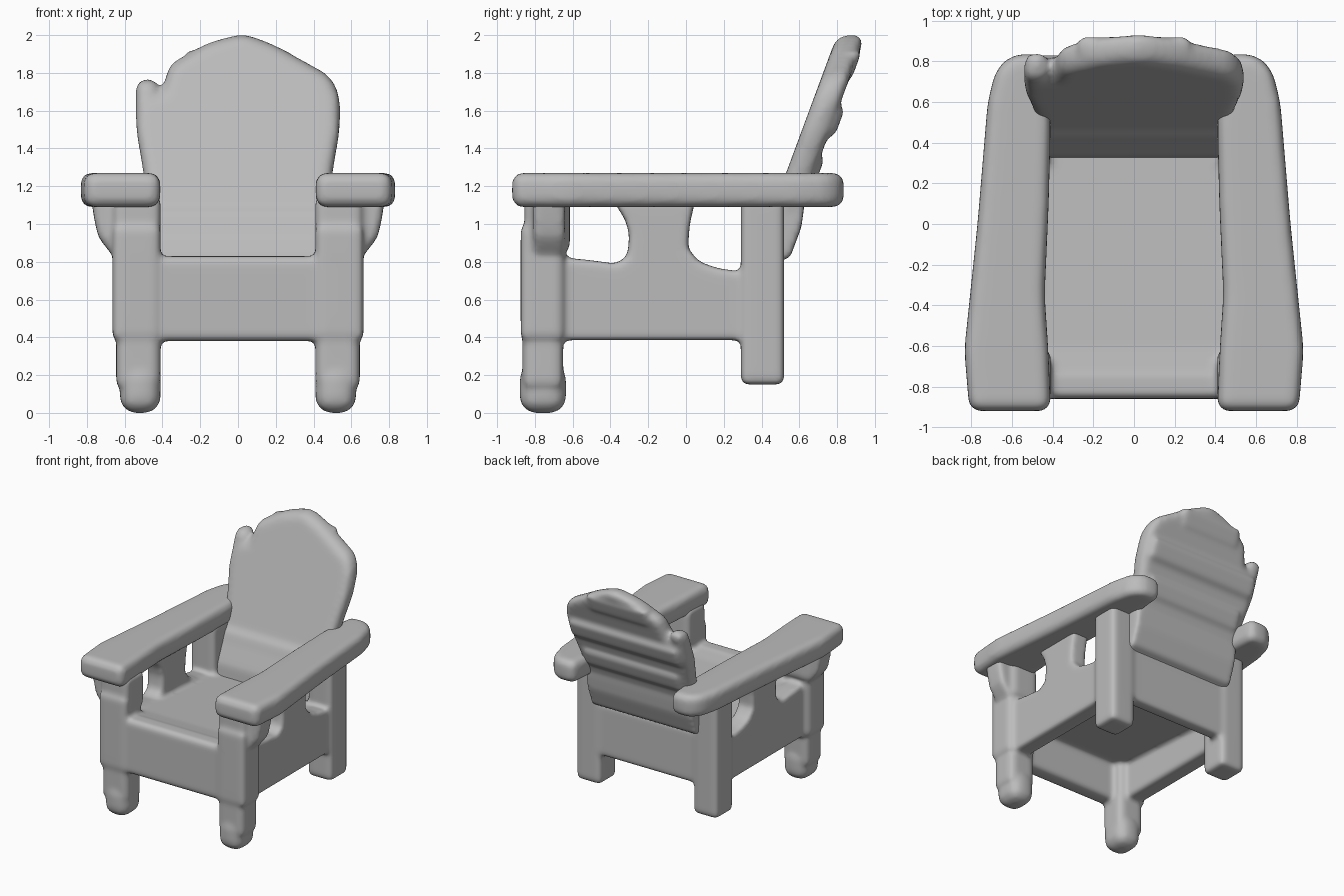
import bpy
import bmesh
from mathutils import Vector

if "Cube" in bpy.data.objects:
    bpy.data.objects.remove(bpy.data.objects["Cube"], do_unlink=True)

grey = bpy.data.materials.new("plain_grey")
grey.use_nodes = True
grey.diffuse_color = (0.5, 0.5, 0.5, 1)
bsdf = grey.node_tree.nodes["Principled BSDF"]
bsdf.inputs["Base Color"].default_value = grey.diffuse_color
bsdf.inputs["Roughness"].default_value = 0.7


def prism(bm, axis, outline, low, high, bevel, flip=1, lean=0):
    """Extrude a 2D outline along an axis, round it and add it to bm."""
    part = bmesh.new()
    points = []
    for a, b in outline:
        p = [a, b]
        p.insert("xyz".index(axis), low)
        points.append(part.verts.new(p))
    face = part.faces.new(points)
    ext = bmesh.ops.extrude_face_region(part, geom=[face])
    shift = Vector([(high - low) * (c == axis) for c in "xyz"])
    bmesh.ops.translate(part, vec=shift, verts=[v for v in ext["geom"] if isinstance(v, bmesh.types.BMVert)])
    bmesh.ops.recalc_face_normals(part, faces=part.faces)
    bmesh.ops.bevel(part, geom=part.edges[:], offset=bevel, segments=4, profile=0.5,
                    affect="EDGES", clamp_overlap=True)
    for v in part.verts:
        v.co.x *= flip
        v.co.y += lean * v.co.z
    bmesh.ops.recalc_face_normals(part, faces=part.faces)
    temp = bpy.data.meshes.new("part")
    part.to_mesh(temp)
    part.free()
    bm.from_mesh(temp)
    bpy.data.meshes.remove(temp)


def block(bm, x, y, z, bevel, flip=1, lean=0):
    outline = [(x[0], y[0]), (x[1], y[0]), (x[1], y[1]), (x[0], y[1])]
    prism(bm, "z", outline, z[0], z[1], bevel, flip, lean)


def finish(bm, name, smoothing):
    """Fuse overlapping pieces into one soft, worn-looking solid."""
    mesh = bpy.data.meshes.new(name)
    bm.to_mesh(mesh)
    bm.free()
    mesh.materials.append(grey)
    obj = bpy.data.objects.new(name, mesh)
    bpy.context.collection.objects.link(obj)
    fuse = obj.modifiers.new("fuse", "REMESH")
    fuse.mode = "VOXEL"
    fuse.voxel_size = 0.018
    fuse.use_smooth_shade = True
    soft = obj.modifiers.new("soften", "SMOOTH")
    soft.factor = 0.5
    soft.iterations = smoothing


# Frame: legs, brackets, side panels with a middle post, aprons and seat
frame = bmesh.new()
side_outline = [(-0.75, 0.385), (0.4, 0.385), (0.4, 0.76), (0.28, 0.75), (0.17, 0.765),
                (0.07, 0.8), (0.01, 0.87), (0.02, 1.0), (0.05, 1.13), (-0.39, 1.13),
                (-0.32, 1.02), (-0.3, 0.94), (-0.31, 0.83), (-0.37, 0.79), (-0.52, 0.81), (-0.75, 0.83)]
bracket_outline = [(0.55, 0.8), (0.67, 0.84), (0.74, 0.93), (0.76, 1.02), (0.78, 1.15), (0.55, 1.15)]
for s in (1, -1):
    block(frame, (0.41, 0.625), (-0.88, -0.635), (0.0, 0.26), 0.085, s)
    block(frame, (0.41, 0.645), (-0.865, -0.65), (0.12, 0.5), 0.05, s)
    block(frame, (0.41, 0.665), (-0.875, -0.645), (0.38, 1.0), 0.04, s)
    block(frame, (0.41, 0.66), (-0.855, -0.615), (0.85, 1.15), 0.04, s)
    prism(frame, "y", bracket_outline, -0.81, -0.64, 0.03, s)
    block(frame, (0.42, 0.64), (0.29, 0.52), (0.15, 1.15), 0.035, s)
    prism(frame, "x", side_outline, 0.47, 0.62, 0.025, s)
block(frame, (-0.5, 0.5), (-0.86, -0.72), (0.38, 0.83), 0.035)
block(frame, (-0.5, 0.5), (0.4, 0.51), (0.39, 0.83), 0.03)
seat_outline = [(-0.8, 0.83), (-0.72, 0.82), (-0.6, 0.8), (-0.35, 0.785), (0.1, 0.755), (0.45, 0.735),
                (0.45, 0.6), (-0.3, 0.65), (-0.8, 0.68)]
prism(frame, "x", seat_outline, -0.53, 0.53, 0.01)
finish(frame, "frame_and_seat", 5)

# Armrests: broad boards tapering toward the back
arm_outline = [(0.41, -0.92), (0.81, -0.92), (0.835, -0.62), (0.77, 0.0), (0.72, 0.6),
               (0.68, 0.76), (0.6, 0.835), (0.44, 0.835), (0.41, 0.5), (0.42, 0.1),
               (0.44, -0.35), (0.42, -0.65)]
for s, side in ((1, "left"), (-1, "right")):
    arm = bmesh.new()
    prism(arm, "z", arm_outline, 1.09, 1.27, 0.065, s)
    finish(arm, side + "_armrest", 4)

# Backrest: leaning board with an arched top and a chipped corner
LEAN = 0.37
back = bmesh.new()
back_outline = [(-0.48, 1.02), (0.48, 1.02), (0.5, 1.27), (0.54, 1.5), (0.54, 1.68),
                (0.49, 1.785), (0.36, 1.855), (0.2, 1.945), (0.03, 2.01), (-0.16, 1.96),
                (-0.365, 1.845), (-0.4, 1.7), (-0.54, 1.66), (-0.54, 1.5), (-0.5, 1.27)]
prism(back, "y", back_outline, 0.06, 0.21, 0.065, 1, LEAN)
block(back, (-0.54, -0.42), (0.065, 0.205), (1.55, 1.765), 0.05, 1, LEAN)
# Rear cross slats
for z, half, rear in ((1.28, 0.44, 0.235), (1.54, 0.5, 0.245), (1.84, 0.28, 0.222)):
    block(back, (-half, half), (0.12, rear), (z - 0.08, z + 0.08), 0.035, 1, LEAN)
# Lower back board
lower_board = [(0.32, 0.66), (0.335, 0.83), (0.36, 0.89), (0.4, 0.98), (0.43, 1.06), (0.47, 1.1),
               (0.63, 1.12), (0.61, 0.98), (0.55, 0.82), (0.48, 0.8), (0.48, 0.66)]
prism(back, "x", lower_board, -0.48, 0.48, 0.015)
finish(back, "backrest", 8)
